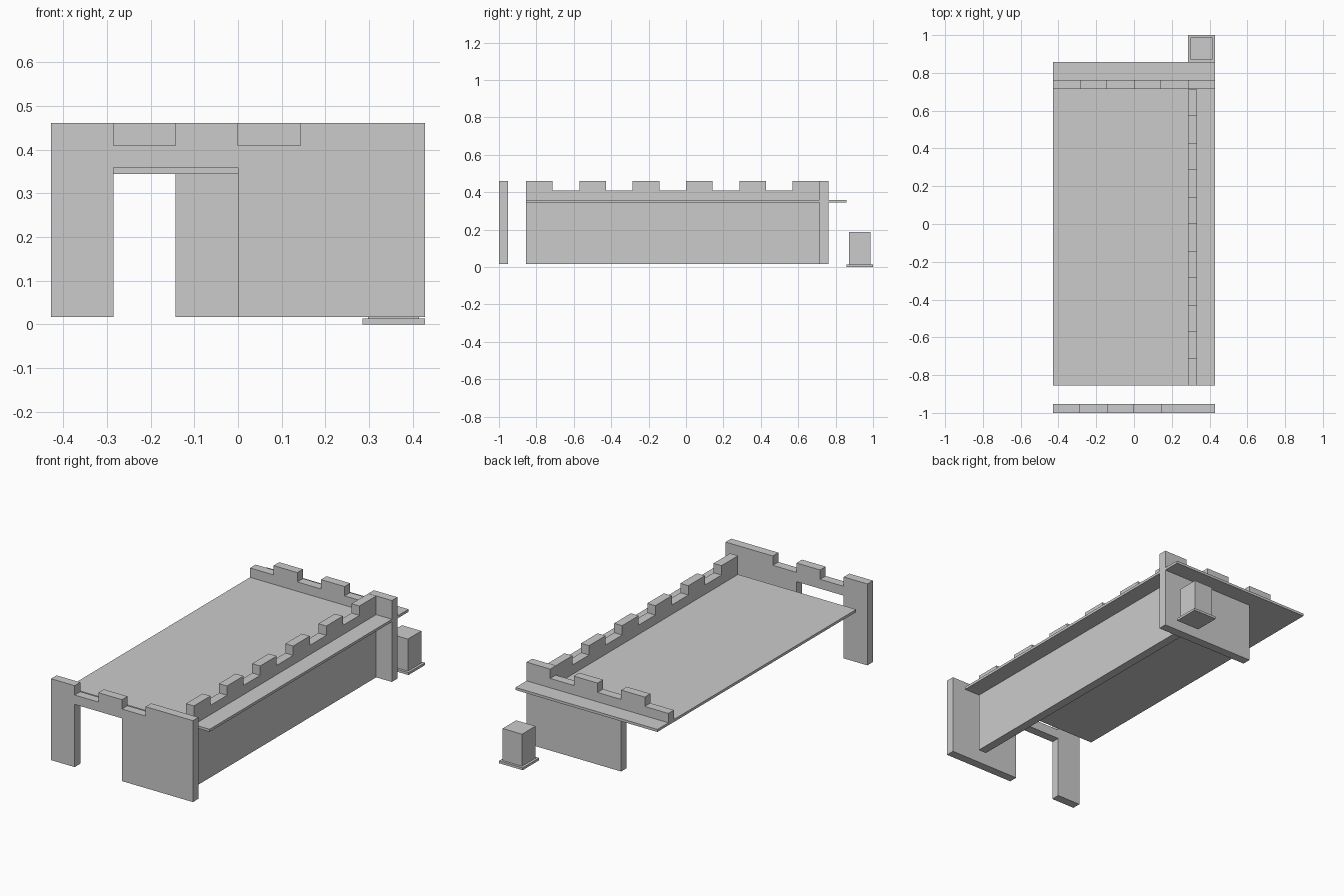
import bpy
import bmesh
from mathutils import Vector

old = bpy.data.objects.get("Cube")
if old:
    bpy.data.objects.remove(old, do_unlink=True)

stone = bpy.data.materials.new("light_grey_stone")
stone.use_nodes = True
GREY = (0.6, 0.6, 0.6, 1)
stone.diffuse_color = GREY
stone.node_tree.nodes["Principled BSDF"].inputs["Base Color"].default_value = GREY

HALF = 0.428                       # half width of the model
UNIT = HALF / 3                    # width of one merlon or gap
BASE, SILL, TOP = 0.017, 0.41, 0.461
DECK_LOW, DECK_TOP = 0.345, 0.359


def prism(name, outline, offset):
    """Extrude a closed outline by an offset into a solid part."""
    bm = bmesh.new()
    face = bm.faces.new([bm.verts.new(p) for p in outline])
    ext = bmesh.ops.extrude_face_region(bm, geom=[face])
    moved = [g for g in ext["geom"] if isinstance(g, bmesh.types.BMVert)]
    bmesh.ops.translate(bm, verts=moved, vec=Vector(offset))
    bmesh.ops.recalc_face_normals(bm, faces=bm.faces)
    mesh = bpy.data.meshes.new(name)
    bm.to_mesh(mesh)
    bm.free()
    mesh.materials.append(stone)
    obj = bpy.data.objects.new(name, mesh)
    bpy.context.collection.objects.link(obj)
    return obj


def box(name, x0, x1, y0, y1, z0, z1):
    return prism(name, [(x0, y0, z0), (x1, y0, z0), (x1, y1, z0), (x0, y1, z0)],
                 (0, 0, z1 - z0))


def battlement(start, count, high_first):
    """Stepped top edge of alternating merlons and gaps."""
    points = []
    for i in range(count):
        z = TOP if (i % 2 == 0) == high_first else SILL
        for a in (start + i * UNIT, start + (i + 1) * UNIT):
            if (a, z) not in points:
                points.append((a, z))
    # merge the flat run where neighbouring steps share a height
    return points


# Front wall with a doorway; the right half is a solid tower-height run
front_top = battlement(-HALF, 4, True) + [(UNIT, TOP), (HALF, TOP)]
front = [(-HALF, BASE)] + front_top + [
    (HALF, BASE), (0, BASE), (0, DECK_TOP), (-2 * UNIT, DECK_TOP), (-2 * UNIT, BASE)]
prism("front_wall", [(x, -1, z) for x, z in front], (0, 0.048, 0))

# Back wall, supported on one side only, with the opposite merlon rhythm
back = [(-HALF, DECK_LOW)] + battlement(-HALF, 6, False) + [
    (HALF, BASE), (-UNIT, BASE), (-UNIT, DECK_LOW)]
prism("back_wall", [(x, 0.715, z) for x, z in back], (0, 0.048, 0))

# Long side wall
side_start = -6 * UNIT
side = [(side_start, BASE)] + battlement(side_start, 11, True) + [
    (side_start + 11 * UNIT, BASE)]
prism("side_wall", [(2 * UNIT, y, z) for y, z in side], (0.048, 0, 0))

# Thin walkway deck
box("deck", -HALF, HALF, -0.856, 0.858, DECK_LOW, DECK_TOP)

# Detached pillar on its foot plate
box("pillar_foot", 2 * UNIT, HALF, 0.858, 1, 0, 0.013)
box("pillar", 2 * UNIT + 0.013, HALF - 0.013, 0.871, 0.987, 0.013, 0.188)
